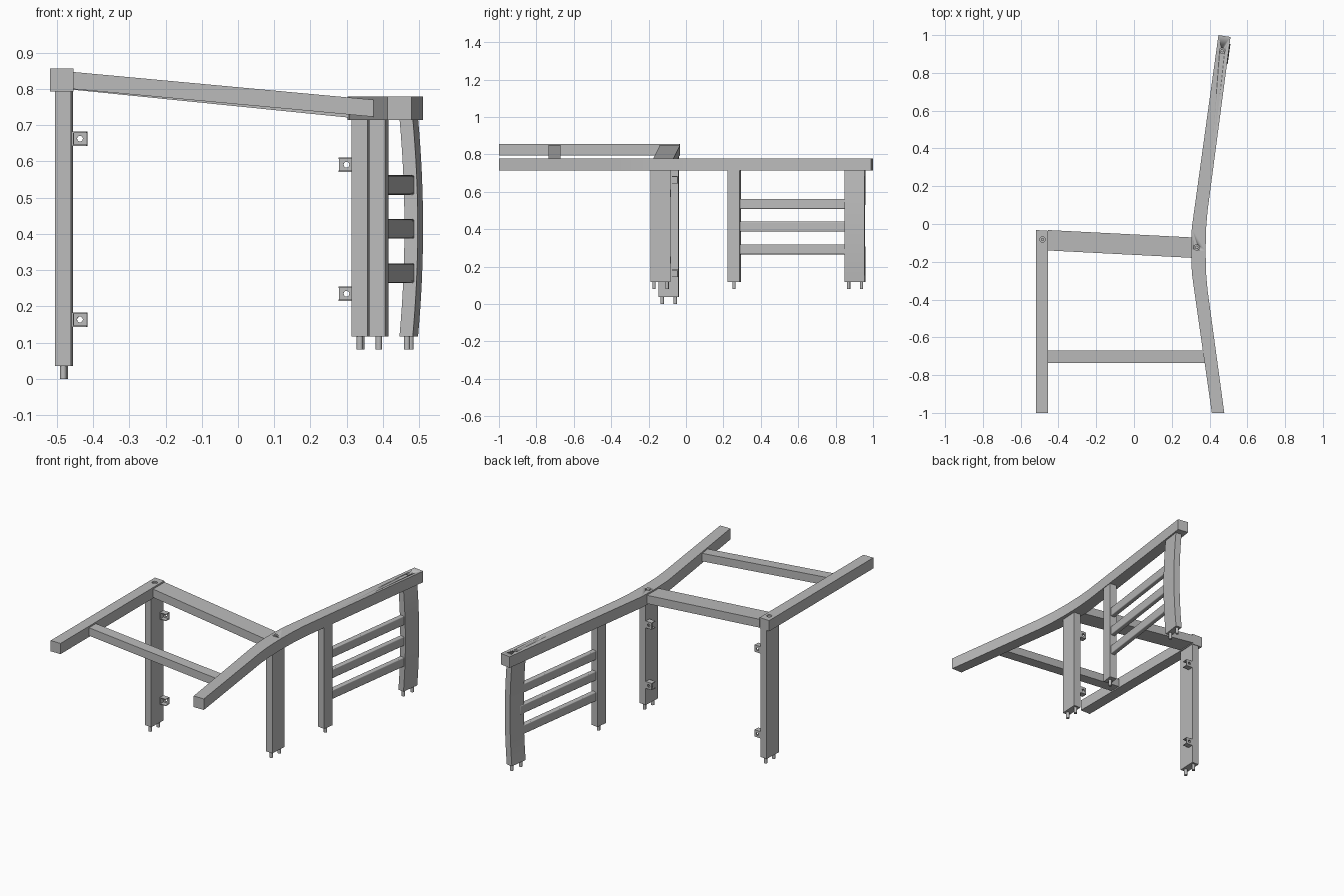
import bpy, bmesh
from math import radians, cos, sin, pi
from mathutils import Vector, Matrix

if "Cube" in bpy.data.objects:
    bpy.data.objects.remove(bpy.data.objects["Cube"], do_unlink=True)

grey = bpy.data.materials.new("painted grey")
grey.use_nodes = True
tone = (0.5, 0.5, 0.5, 1)
grey.diffuse_color = tone
grey.node_tree.nodes["Principled BSDF"].inputs["Base Color"].default_value = tone


def finish(name, bm, matrix=None):
    bmesh.ops.recalc_face_normals(bm, faces=bm.faces)
    mesh = bpy.data.meshes.new(name)
    bm.to_mesh(mesh)
    bm.free()
    mesh.materials.append(grey)
    obj = bpy.data.objects.new(name, mesh)
    bpy.context.collection.objects.link(obj)
    if matrix:
        obj.matrix_world = matrix
    return obj


def smooth(obj):
    bpy.ops.object.select_all(action="DESELECT")
    obj.select_set(True)
    bpy.context.view_layer.objects.active = obj
    bpy.ops.object.shade_smooth_by_angle(angle=radians(30))


def loft(name, rings):
    """Skin a row of four-cornered rings and close both ends."""
    bm = bmesh.new()
    rows = [[bm.verts.new(p) for p in ring] for ring in rings]
    for a, b in zip(rows, rows[1:]):
        for i in range(4):
            j = (i + 1) % 4
            bm.faces.new((a[i], a[j], b[j], b[i]))
    bm.faces.new(rows[0])
    bm.faces.new(rows[-1])
    return finish(name, bm)


def ring_y(x, y, w, z0, z1, skew=0.0):
    h = w / 2
    return [(x - h, y + skew, z0), (x + h, y - skew, z0),
            (x + h, y - skew, z1), (x - h, y + skew, z1)]


def box(name, frame, centre, size):
    bm = bmesh.new()
    bmesh.ops.create_cube(bm, size=1, matrix=Matrix.Translation(centre) @ Matrix.Diagonal((*size, 1)))
    return finish(name, bm, frame)


def cylinder(name, frame, centre, r, depth, axis="Z"):
    bm = bmesh.new()
    turn = Matrix.Rotation(pi / 2, 4, "X") if axis == "Y" else Matrix()
    bmesh.ops.create_cone(bm, cap_ends=True, segments=20, radius1=r, radius2=r, depth=depth,
                          matrix=Matrix.Translation(centre) @ turn)
    obj = finish(name, bm, frame)
    smooth(obj)
    return obj


def cut(target, cutter):
    cutter.hide_render = True
    cutter.hide_viewport = True
    mod = target.modifiers.new("cut", "BOOLEAN")
    mod.operation = "DIFFERENCE"
    mod.solver = "EXACT"
    mod.object = cutter


def frame_at(x, y, degrees):
    return Matrix.Translation((x, y, 0)) @ Matrix.Rotation(radians(degrees), 4, "Z")


# Handrails
left_rail = loft("left_rail", [ring_y(-0.486, -1, 0.064, 0.793, 0.856),
                               ring_y(-0.486, -0.034, 0.064, 0.793, 0.856, 0.002)])
path = [(0.445, -1, 0.066, 0), (0.354, -0.35, 0.071, 0), (0.344, -0.26, 0.075, 0),
        (0.3405, -0.14, 0.077, 0), (0.344, -0.02, 0.076, 0), (0.354, 0.07, 0.071, 0),
        (0.479, 0.995, 0.064, 0.005)]
right_rail = loft("right_rail", [ring_y(x, y, w, 0.714, 0.779, s) for x, y, w, s in path])
smooth(right_rail)


# Sloping cross bars between the rails
def cross_bar(name, x0, x1, y0, y1, depth, z0, z1, height):
    ends = []
    for x, y, z in ((x0, y0, z0), (x1, y1, z1)):
        h = depth / 2
        ends.append([(x, y - h, z - height), (x, y + h, z - height), (x, y + h, z), (x, y - h, z)])
    return loft(name, ends)


cross_bar("front_cross_bar", -0.456, 0.376, -0.703, -0.703, 0.064, 0.847, 0.77, 0.047)
cross_bar("rear_cross_bar", -0.456, 0.306, -0.086, -0.125, 0.108, 0.847, 0.77, 0.049)

# Straight posts with floor pins
posts = {
    "left_post": (frame_at(-0.48, -0.092, -3), 0.043, 0.108, 0.036, 0.80, (-0.035, 0.035)),
    "right_post": (frame_at(0.338, -0.136, -3), 0.043, 0.106, 0.117, 0.72, (-0.035, 0.035)),
    "panel_post": (frame_at(0.3885, 0.257, -7.8), 0.044, 0.067, 0.117, 0.72, (0,)),
    "end_post": (frame_at(0.471, 0.904, -7.8), 0.037, 0.108, 0.117, 0.72, (-0.035, 0.035)),
}
for name, (frame, w, d, z0, z1, pins) in posts.items():
    if name != "end_post":
        box(name, frame, (0, 0, (z0 + z1) / 2), (w, d, z1 - z0))
    for i, y in enumerate(pins):
        cylinder(f"{name}_pin_{i + 1}", frame, (0, y, z0 - 0.013), 0.009, 0.046)

# Bowed end post
frame, w, d, z0, z1, _ = posts["end_post"]
rings = []
for i in range(17):
    t = i / 16
    bow = 0.014 * (1 - (2 * t - 1) ** 2)
    z = z0 + (z1 - z0) * t
    rings.append([(s * w / 2 + bow, r * d / 2, z) for s, r in ((-1, -1), (1, -1), (1, 1), (-1, 1))])
end_post = loft("end_post", rings)
end_post.matrix_world = frame
smooth(end_post)

# Side panel rungs
for i, z in enumerate((0.292, 0.414, 0.535)):
    rung = box(f"rung_{i + 1}", posts["panel_post"][0], (0.002, 0.325, z), (0.028, 0.6, 0.054))
    bevel = rung.modifiers.new("rounded edges", "BEVEL")
    bevel.width = 0.005
    bevel.segments = 3
    smooth(rung)

# Panel brackets: hollow angle pieces with a screw hole
for name, side, heights in (("left_post", 1, (0.164, 0.663)), ("right_post", -1, (0.235, 0.591))):
    frame = posts[name][0]
    for i, z in enumerate(heights):
        tag = f"{name}_bracket_{i + 1}"
        x = side * 0.0415
        bracket = box(tag, frame, (x, 0.037, z), (0.04, 0.033, 0.04))
        cut(bracket, box(tag + "_pocket", frame, (x + side * 0.005, 0.031, z), (0.042, 0.033, 0.032)))
        cut(bracket, cylinder(tag + "_hole", frame, (x, 0.05, z), 0.008, 0.05, "Y"))

# Recessed bolts in the rail tops
for i, (rail, x, y, top) in enumerate(((left_rail, -0.484, -0.082, 0.856),
                                       (right_rail, 0.332, -0.124, 0.779),
                                       (right_rail, 0.467, 0.918, 0.779))):
    here = Matrix.Translation((x, y, top))
    cut(rail, cylinder(f"bolt_recess_{i + 1}", here, (0, 0, 0), 0.0145, 0.03))
    cylinder(f"bolt_{i + 1}", here, (0, 0, -0.013), 0.009, 0.016)
